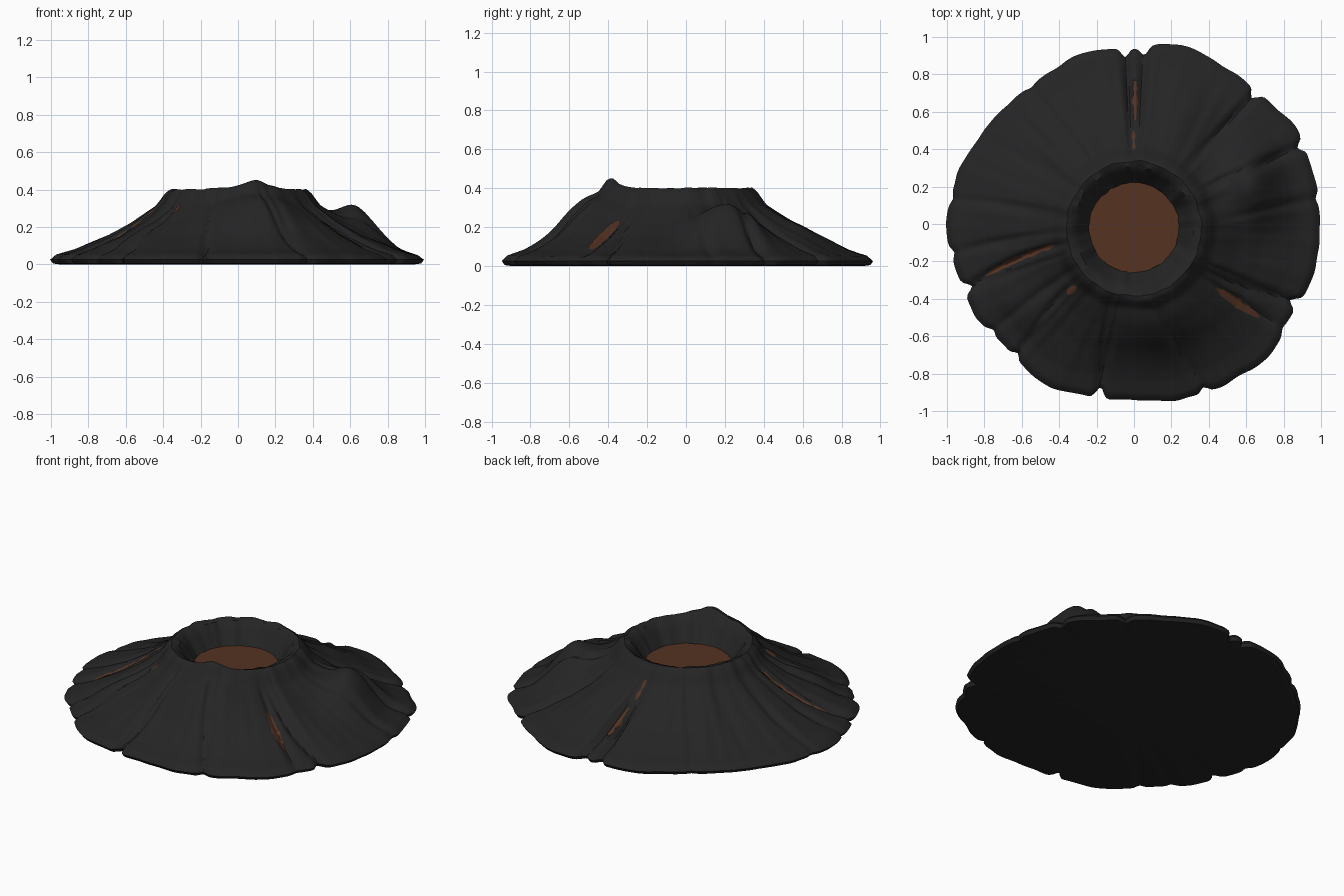
import bpy, bmesh, math
from mathutils import Vector, noise

if "Cube" in bpy.data.objects:
    bpy.data.objects.remove(bpy.data.objects["Cube"], do_unlink=True)

SEGMENTS, SLOPE_ROWS = 360, 40
RIM = 0.36
# Outer radius in percent, one value every 15 degrees
OUTLINE = [99, 100, 101, 97, 97, 99, 94, 95.5, 93, 93, 95, 98.5,
           100, 98.5, 98, 95, 98, 95.5, 94, 97, 98.5, 101, 97, 100]
# Slope height against distance from rim (0) to edge (1)
SLOPE = [(0, .4), (.04, .385), (.12, .315), (.33, .22), (.53, .15), (.8, .08), (.95, .052), (1, .025)]
# Radial gullies: angle at rim, angle at edge, edge notch, depth
GULLIES = [(30, 25, .04, .02), (50, 47, .045, .02), (88, 86.5, .04, .02), (91, 93, .05, .03),
           (191, 201, .05, .035), (183, 189, .02, .015), (221, 228, .03, .02), (214, 217, .02, .015),
           (252, 258.5, .06, .025), (286, 293, .03, .025), (324, 325, .01, .025),
           (328, 334, .05, .025), (5, 8, .015, .01), (124, 127, .01, .01), (168, 172, .015, .01)]
# Broad swellings: angle, angular spread, distance, distance spread, height
SWELLS = [(20, 15, .5, .2, .15), (282, 27, .3, .26, .095), (223, 10, .55, .25, .04),
          (285, 10, .04, .08, .03), (70, 14, .5, .25, .03)]


def material(name, colour):
    mat = bpy.data.materials.new(name)
    mat.use_nodes = True
    mat.diffuse_color = (*colour, 1)
    shader = mat.node_tree.nodes["Principled BSDF"]
    shader.inputs["Base Color"].default_value = (*colour, 1)
    shader.inputs["Roughness"].default_value = 0.9
    return mat


rock = material("dark_rock", (0.018, 0.018, 0.018))
lava = material("cooling_lava", (0.09, 0.033, 0.016))


def bell(x, spread):
    return math.exp(-(x / spread) ** 2)


def turn(a, b):
    """Signed difference between two angles in degrees."""
    return (a - b + 180) % 360 - 180


def roughness(angle, r, detail):
    a = math.radians(angle)
    return noise.noise(Vector((math.cos(a) * detail, math.sin(a) * detail, r * 2.5)))


def edge_radius(angle):
    k = (angle % 360) / 15
    i, f = int(k), k - int(k)
    f = f * f * (3 - 2 * f)
    base = OUTLINE[i % 24] * (1 - f) + OUTLINE[(i + 1) % 24] * f
    cut = sum(n * bell(turn(angle, a1), 1.6) for _, a1, n, _ in GULLIES)
    return base / 100 - cut + 0.009 * roughness(angle, 1, 9)


def slope_height(t):
    for (t0, z0), (t1, z1) in zip(SLOPE, SLOPE[1:]):
        if t <= t1:
            return z0 + (z1 - z0) * (t - t0) / (t1 - t0)
    return SLOPE[-1][1]


def surface(angle, t):
    """Point on the outer slope."""
    rim = RIM + 0.012 * roughness(angle, 0, 5)
    r = rim + (edge_radius(angle) - rim) * t
    z = slope_height(t)
    fade = math.sin(math.pi * min(max(t, 0), 1)) ** 0.6
    for a, spread, d, reach, h in SWELLS:
        z += h * bell(turn(angle, a), spread) * bell(t - d, reach) * min(1, (1 - t) * 4)
    for a0, a1, _, depth in GULLIES:
        away = math.radians(turn(angle, a0 + (a1 - a0) * t)) * r
        z -= depth * bell(away, 0.02) * fade
    z += fade * (0.012 * roughness(angle, r, 4) + 0.007 * roughness(angle, r, 13))
    z += 0.008 * roughness(angle, 0, 5) * (1 - t)
    a = math.radians(angle)
    return Vector((r * math.cos(a), r * math.sin(a) - 0.025 * (1 - t), max(z, 0.02)))


def ring_point(angle, r, z):
    a = math.radians(angle)
    return Vector((r * math.cos(a), r * math.sin(a) - 0.02, z))


def finish(name, bm, mat):
    bmesh.ops.recalc_face_normals(bm, faces=bm.faces)
    mesh = bpy.data.meshes.new(name)
    bm.to_mesh(mesh)
    bm.free()
    mesh.materials.append(mat)
    obj = bpy.data.objects.new(name, mesh)
    bpy.context.collection.objects.link(obj)
    bpy.ops.object.select_all(action="DESELECT")
    obj.select_set(True)
    bpy.context.view_layer.objects.active = obj
    bpy.ops.object.shade_smooth_by_angle(angle=math.radians(40))
    return obj


def bridge(bm, rows, closed):
    for row, following in zip(rows, rows[1:]):
        for i in range(len(row) if closed else len(row) - 1):
            j = (i + 1) % len(row)
            bm.faces.new((row[i], row[j], following[j], following[i]))


# Mountain: crater wall, slope and underside as one closed skin
bm = bmesh.new()
angles = [i * 360 / SEGMENTS for i in range(SEGMENTS)]
rows = []
for r, z in ((0.18, 0.25), (0.235, 0.26), (0.265, 0.3), (0.295, 0.35), (0.325, 0.39)):
    rows.append([bm.verts.new(ring_point(a, r + 0.014 * roughness(a, r, 4), z + 0.01 * roughness(a, r, 6)))
                 for a in angles])
for k in range(SLOPE_ROWS + 1):
    rows.append([bm.verts.new(surface(a, k / SLOPE_ROWS)) for a in angles])
for scale, z in ((0.985, 0.005), (0.95, 0)):
    rows.append([bm.verts.new((v.co.x * scale, v.co.y * scale, z)) for v in rows[SLOPE_ROWS + 5]])
bridge(bm, rows, True)
for row, z in ((rows[0], 0.25), (rows[-1], 0)):
    hub = bm.verts.new((0, 0, z))
    for i in range(SEGMENTS):
        bm.faces.new((row[i], row[(i + 1) % SEGMENTS], hub))
finish("volcano_mountain", bm, rock)

# Lava pool in the crater
bm = bmesh.new()
pool = [bm.verts.new(ring_point(a, 0.241 + 0.007 * roughness(a, 3, 8), 0.275)) for a in angles[::5]]
bm.faces.new(pool)
finish("lava_pool", bm, lava)


# Lava streaks draped along the gullies
def lava_streak(name, a0, a1, t0, t1, width, steps=36, across=6):
    bm = bmesh.new()
    strip = []
    for k in range(steps + 1):
        f = k / steps
        t = t0 + (t1 - t0) * f
        r = RIM + (0.96 - RIM) * t
        half = width * (math.sin(math.pi * f) ** 0.5 if 0 < f < 1 else 0.05)
        half *= 0.75 + 0.7 * noise.noise(Vector((a0, t * 14, 0)))
        centre = a0 + (a1 - a0) * t
        strip.append([])
        for j in range(across + 1):
            offset = math.degrees(half * (2 * j / across - 1) / r)
            strip[-1].append(bm.verts.new(surface(centre + offset, t) + Vector((0, 0, 0.007))))
    bridge(bm, strip, False)
    for face in bm.faces:
        face.normal_update()
    obj = finish(name, bm, lava)
    if obj.data.polygons[len(obj.data.polygons) // 2].normal.z < 0:
        obj.data.flip_normals()


lava_streak("back_lava_streak_upper", 90, 91, 0.1, 0.28, 0.013)
lava_streak("back_lava_streak_lower", 89.5, 89.5, 0.36, 0.72, 0.02)
lava_streak("right_lava_streak", 191, 201, 0.12, 0.8, 0.022)
lava_streak("left_lava_streak", 323, 324, 0.3, 0.76, 0.03)
lava_streak("lava_spot", 225, 225, 0.13, 0.24, 0.028, 12)
